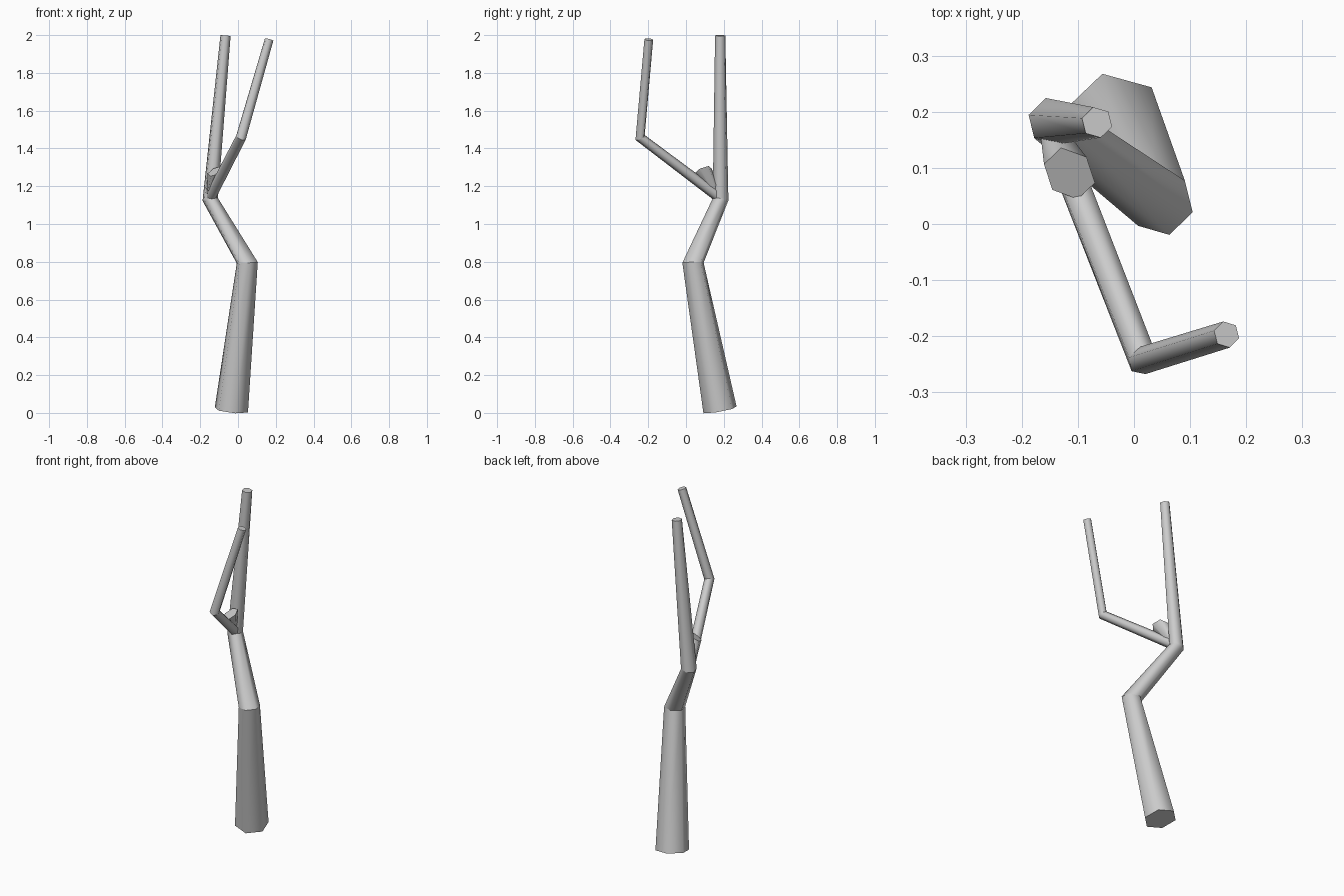
import bpy, bmesh
from math import cos, sin, radians
from mathutils import Vector

if "Cube" in bpy.data.objects:
    bpy.data.objects.remove(bpy.data.objects["Cube"])

SIDES = 6
PHASE = radians(44)


def limb(name, rings):
    """Six-sided tapered tube; each ring is (centre, radius, normal)."""
    bm = bmesh.new()
    loops = []
    for centre, radius, normal in rings:
        turn = Vector((0, 0, 1)).rotation_difference(Vector(normal).normalized())
        loop = []
        for i in range(SIDES):
            a = PHASE + radians(360 / SIDES) * i
            off = turn @ Vector((radius * cos(a), radius * sin(a), 0))
            loop.append(bm.verts.new(Vector(centre) + off))
        loops.append(loop)
    for low, high in zip(loops, loops[1:]):
        for i in range(SIDES):
            j = (i + 1) % SIDES
            bm.faces.new((low[i], low[j], high[j], high[i])).smooth = True
    bm.faces.new(loops[0][::-1])
    bm.faces.new(loops[-1])
    # crisp rims and bends, smooth along the sides
    side_edges = {frozenset((a, b)) for lo, hi in zip(loops, loops[1:]) for a, b in zip(lo, hi)}
    for e in bm.edges:
        e.smooth = frozenset(e.verts) in side_edges
    mesh = bpy.data.meshes.new(name)
    bm.to_mesh(mesh)
    bm.free()
    obj = bpy.data.objects.new(name, mesh)
    bpy.context.collection.objects.link(obj)
    return obj


# main crooked trunk
limb("trunk", [
    ((-0.035, 0.18, 0.016), 0.092, (0.085, -0.145, 0.8)),
    ((0.049, 0.037, 0.795), 0.058, (-0.06, -0.02, 1)),
    ((-0.147, 0.183, 1.13), 0.043, (-0.15, 0.1, 1)),
    ((-0.066, 0.181, 1.998), 0.028, (0.08, 0, 0.87)),
])

# long side branch bending upward
limb("side_branch", [
    ((-0.143, 0.165, 1.15), 0.029, (0.16, -0.42, 0.31)),
    ((0.016, -0.243, 1.458), 0.028, (0.32, -0.36, 0.8)),
    ((0.165, -0.197, 1.977), 0.024, (0.15, 0.05, 0.52)),
])

# short broken stub flaring out of the fork
limb("broken_stub", [
    ((-0.147, 0.165, 1.15), 0.022, (0.1, -0.4, 1)),
    ((-0.115, 0.09, 1.28), 0.05, (-0.45, -0.45, 1)),
])
